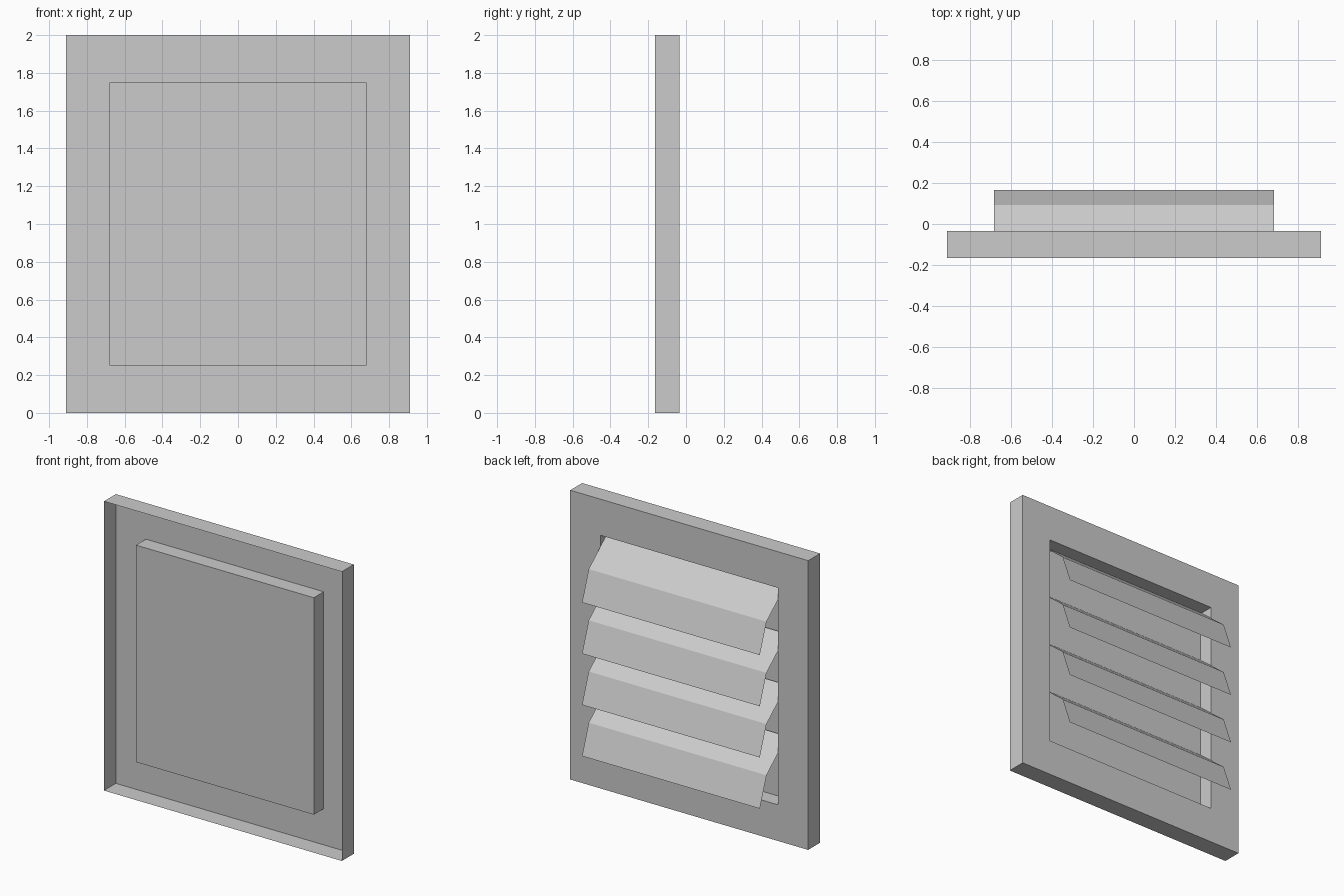
import bpy
import bmesh

if "Cube" in bpy.data.objects:
    bpy.data.objects.remove(bpy.data.objects["Cube"])


def make_object(name, bm):
    mesh = bpy.data.meshes.new(name)
    bm.to_mesh(mesh)
    bm.free()
    obj = bpy.data.objects.new(name, mesh)
    bpy.context.collection.objects.link(obj)
    return obj


# Thin frame shell: outer walls, back flange, recessed pocket and its floor
def build_frame():
    # (half width, half height, y) of each rectangular ring, front rim to pocket floor
    sections = [(0.91, 1.0, -0.165), (0.91, 1.0, -0.035),
                (0.68, 0.75, -0.035), (0.68, 0.75, -0.143)]
    corners = [(-1, -1), (1, -1), (1, 1), (-1, 1)]
    bm = bmesh.new()
    rings = [[bm.verts.new((sx * w, y, 1 + sz * h)) for sx, sz in corners]
             for w, h, y in sections]
    for a, b in zip(rings, rings[1:]):
        for i in range(4):
            j = (i + 1) % 4
            bm.faces.new((b[i], b[j], a[j], a[i]))
    bm.faces.new(rings[-1][::-1])
    return make_object("vent_frame", bm)


# One bent sheet louver, swept straight across the opening
def build_louver(index, drop):
    profile = [(-0.132, 1.75), (0.092, 1.565), (0.165, 1.362)]
    bm = bmesh.new()
    rows = [[bm.verts.new((x, y, z - drop)) for x in (-0.68, 0.68)]
            for y, z in profile]
    for a, b in zip(rows, rows[1:]):
        bm.faces.new((a[0], a[1], b[1], b[0]))
    return make_object(f"louver_{index + 1}", bm)


build_frame()
for n in range(4):
    build_louver(n, n * 0.354)
